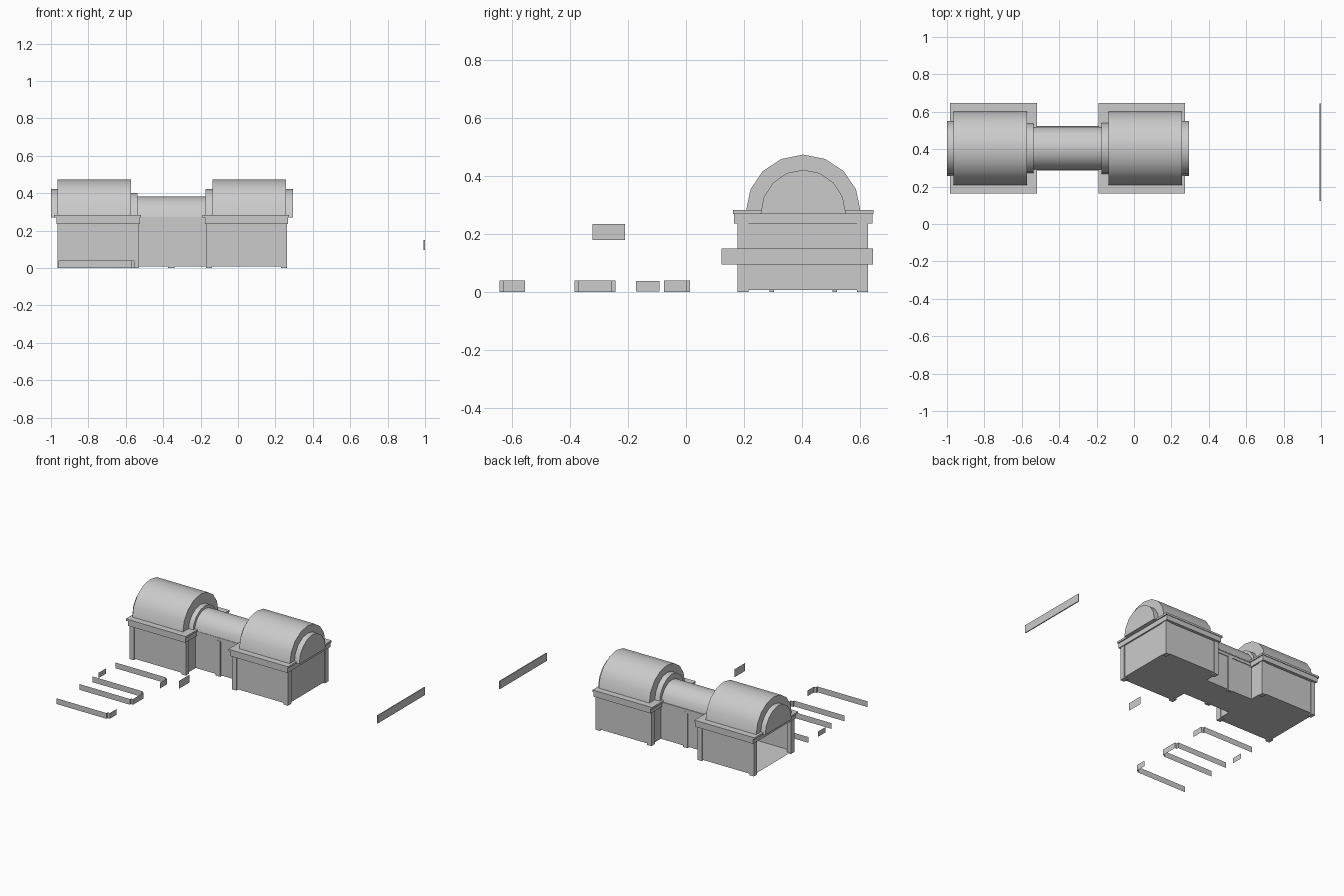
import bpy, bmesh, math

if "Cube" in bpy.data.objects:
    bpy.data.objects.remove(bpy.data.objects["Cube"])

YC = 0.404          # y of the long axis of the building


def make(name, verts, faces, smooth=False):
    me = bpy.data.meshes.new(name)
    me.from_pydata(verts, [], faces)
    bm = bmesh.new()
    bm.from_mesh(me)
    bmesh.ops.recalc_face_normals(bm, faces=bm.faces)
    bm.to_mesh(me)
    bm.free()
    ob = bpy.data.objects.new(name, me)
    bpy.context.collection.objects.link(ob)
    if smooth:
        bpy.ops.object.select_all(action='DESELECT')
        ob.select_set(True)
        bpy.context.view_layer.objects.active = ob
        bpy.ops.object.shade_smooth_by_angle(angle=math.radians(40))
    return ob


def box(name, x0, x1, y0, y1, z0, z1):
    v = [(x, y, z) for x in (x0, x1) for y in (y0, y1) for z in (z0, z1)]
    f = [(0, 1, 3, 2), (4, 6, 7, 5), (0, 4, 5, 1), (2, 3, 7, 6), (0, 2, 6, 4), (1, 5, 7, 3)]
    return make(name, v, f)


def strip(name, pts, z0, z1):
    """Thin upright sheet following a plan path."""
    n = len(pts)
    v = [(x, y, z0) for x, y in pts] + [(x, y, z1) for x, y in pts]
    return make(name, v, [(i, i + 1, n + i + 1, n + i) for i in range(n - 1)])


def vault(name, x0, x1, ry, z0, ztop, seg=8):
    """Half-round barrel lying along x."""
    prof = [(YC - ry * math.cos(math.pi * i / seg),
             z0 + (ztop - z0) * math.sin(math.pi * i / seg)) for i in range(seg + 1)]
    n = seg + 1
    v = [(x, y, z) for x in (x0, x1) for y, z in prof]
    f = [(i, (i + 1) % n, n + (i + 1) % n, n + i) for i in range(n)]
    f += [tuple(range(n)), tuple(range(n, 2 * n))]
    return make(name, v, f, True)


# outer walls: one sheet around the plan, open on the left end
yf, yb, mf, mb = 0.185, 0.622, 0.295, 0.515
xl, xli, xri, xr = -0.96, -0.535, -0.165, 0.257
plan = [(xl, yf), (xli, yf), (xli, mf), (xri, mf), (xri, yf), (xr, yf),
        (xr, yb), (xri, yb), (xri, mb), (xli, mb), (xli, yb), (xl, yb)]
strip("walls", plan, 0.008, 0.25)
make("floor", [(x, y, 0.008) for x, y in plan], [tuple(range(12))])

# two end pavilions: pillars, cornice, barrel roof
for side, a, b in (("left", -0.965, -0.53), ("right", -0.17, 0.262)):
    for i, px in enumerate((a, b - 0.032)):
        for j, py in enumerate((0.178, 0.589)):
            box(f"{side}_pillar_{i}{j}", px, px + 0.032, py, py + 0.038, 0, 0.24)
    box(f"{side}_frieze", a - 0.006, b + 0.005, 0.166, 0.642, 0.236, 0.27)
    box(f"{side}_cornice", a - 0.019, b + 0.012, 0.162, 0.646, 0.27, 0.283)
vault("left_roof", -0.965, -0.573, 0.197, 0.28, 0.474)
vault("right_roof", -0.136, 0.257, 0.197, 0.28, 0.474)
vault("left_roof_outer_end", -1.0, -0.96, 0.147, 0.27, 0.422)
vault("left_roof_inner_end", -0.575, -0.538, 0.135, 0.27, 0.402)
vault("right_roof_inner_end", -0.174, -0.134, 0.138, 0.27, 0.422)
vault("right_roof_outer_end", 0.255, 0.295, 0.147, 0.27, 0.422)

# middle link: pillars, cornice, low barrel roof
for i, y in enumerate((0.288, 0.505)):
    box(f"link_pillar_{i}", -0.375, -0.34, y, y + 0.016, 0, 0.25)
box("link_frieze", -0.53, -0.17, 0.29, 0.52, 0.245, 0.265)
box("link_cornice", -0.53, -0.17, 0.286, 0.524, 0.265, 0.272)
vault("link_roof", -0.545, -0.165, 0.116, 0.268, 0.382)

# loose skirting strips standing in front
strip("skirting_back", [(-0.96, 0.013), (-0.57, 0.013), (-0.57, 0.003),
                        (-0.553, 0.003), (-0.553, -0.075)], 0, 0.04)
strip("skirting_middle", [(-0.96, -0.243), (-0.57, -0.243), (-0.57, -0.257), (-0.553, -0.257),
                          (-0.553, -0.373), (-0.57, -0.373), (-0.57, -0.384), (-0.96, -0.384)], 0, 0.04)
strip("skirting_front", [(-0.553, -0.555), (-0.553, -0.63), (-0.57, -0.63),
                         (-0.57, -0.643), (-0.96, -0.643)], 0, 0.04)
strip("skirting_end", [(-0.96, -0.173), (-0.96, -0.092)], 0.002, 0.039)

# loose upright panels
strip("small_panel", [(-0.23, -0.323), (-0.23, -0.21)], 0.18, 0.235)
box("long_panel", 0.993, 1.0, 0.122, 0.645, 0.095, 0.15)
